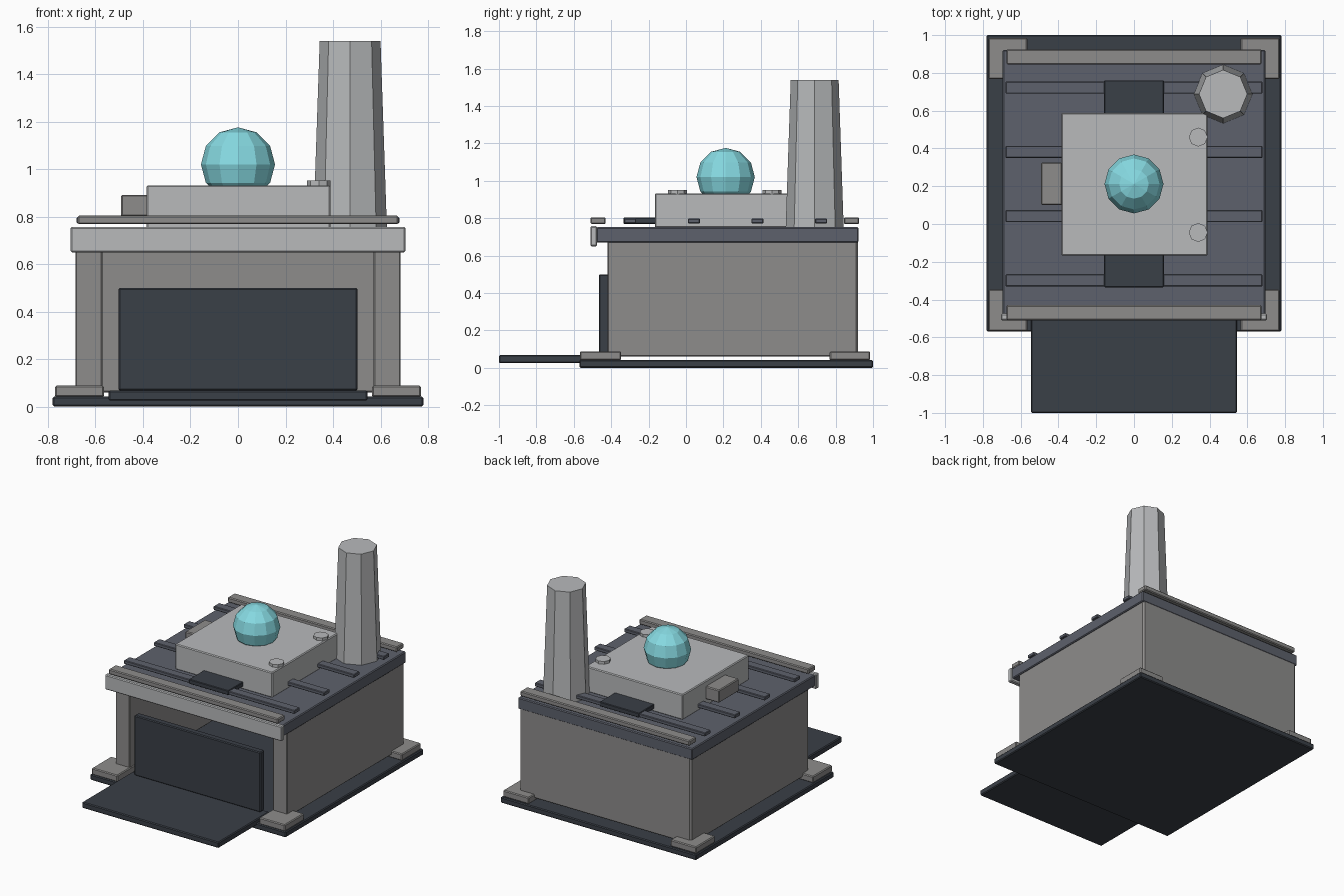
import bpy, bmesh, math
from mathutils import Matrix

cube = bpy.data.objects.get("Cube")
if cube:
    bpy.data.objects.remove(cube, do_unlink=True)


def material(name, rgb):
    m = bpy.data.materials.new(name)
    m.use_nodes = True
    m.diffuse_color = (*rgb, 1)
    m.node_tree.nodes["Principled BSDF"].inputs["Base Color"].default_value = (*rgb, 1)
    return m


LIGHT = material("light grey", (0.48, 0.49, 0.50))
MID = material("warm grey", (0.27, 0.265, 0.26))
ROOF = material("slate", (0.11, 0.12, 0.15))
DARK = material("dark steel", (0.042, 0.05, 0.063))
GLASS = material("teal glass", (0.24, 0.70, 0.76))


def finish(name, bm, mat):
    mesh = bpy.data.meshes.new(name)
    bm.to_mesh(mesh)
    bm.free()
    mesh.materials.append(mat)
    ob = bpy.data.objects.new(name, mesh)
    bpy.context.collection.objects.link(ob)
    return ob


def box(name, xs, ys, zs, mat, bevel=0.006):
    """Box between pairs of limits, with a narrow edge bevel."""
    bm = bmesh.new()
    bmesh.ops.create_cube(bm, size=1)
    for v in bm.verts:
        for i, (lo, hi) in enumerate((xs, ys, zs)):
            v.co[i] = lo if v.co[i] < 0 else hi
    ob = finish(name, bm, mat)
    if bevel:
        mod = ob.modifiers.new("edge", "BEVEL")
        mod.width = bevel
        mod.segments = 1
    return ob


def post(name, x, y, zs, r_low, r_top, mat):
    """Eight-sided upright column."""
    bm = bmesh.new()
    bmesh.ops.create_cone(bm, cap_ends=True, segments=8, radius1=r_low, radius2=r_top,
                          depth=zs[1] - zs[0],
                          matrix=Matrix.Translation((x, y, sum(zs) / 2)))
    return finish(name, bm, mat)


# Ground slab, apron and corner feet
box("base_slab", (-0.78, 0.78), (-0.57, 1.0), (0, 0.042), DARK)
box("apron", (-0.545, 0.545), (-1.0, -0.42), (0.025, 0.068), DARK)
for side, s in (("left", 1), ("right", -1)):
    xs = sorted((s * 0.565, s * 0.77))
    for end, ys in (("front", (-0.567, -0.347)), ("back", (0.768, 0.985))):
        box(f"{end}_{side}_foot", xs, ys, (0.04, 0.088), MID)
    # Side walls, whose ends form the front pillars
    box(f"{side}_wall", sorted((s * 0.57, s * 0.685)), (-0.42, 0.915), (0.06, 0.69), MID)

# Back wall and the door standing in the open front
box("back_wall", (-0.68, 0.68), (0.81, 0.92), (0.06, 0.69), MID)
box("door", (-0.503, 0.503), (-0.465, -0.415), (0.068, 0.5), DARK)

# Roof, lintel and edge trims
box("roof", (-0.695, 0.695), (-0.48, 0.922), (0.67, 0.752), ROOF)
box("lintel", (-0.705, 0.705), (-0.51, -0.475), (0.65, 0.757), LIGHT)
for end, y in (("front", -0.47), ("back", 0.885)):
    box(f"{end}_trim", (-0.675, 0.675), (y - 0.04, y + 0.04), (0.768, 0.805), MID)

# Roof slats and hatches
for i in range(4):
    y = -0.298 + 0.34 * i
    box(f"roof_slat_{i + 1}", (-0.68, 0.68), (y - 0.032, y + 0.032), (0.772, 0.798), ROOF, 0.004)
for end, ys in (("front", (-0.335, -0.16)), ("back", (0.58, 0.76))):
    box(f"{end}_hatch", (-0.158, 0.158), ys, (0.77, 0.803), DARK, 0.004)

# Upper housing with side vent and bolts
box("upper_housing", (-0.385, 0.39), (-0.167, 0.588), (0.75, 0.932), LIGHT)
box("side_vent", (-0.492, -0.38), (0.10, 0.325), (0.8, 0.892), MID)
for i, y in enumerate((-0.045, 0.46)):
    post(f"bolt_{i + 1}", 0.34, y, (0.92, 0.952), 0.05, 0.05, LIGHT)

# Tapered chimney
post("chimney", 0.472, 0.688, (0.75, 1.54), 0.155, 0.128, LIGHT)

# Faceted dome
bm = bmesh.new()
bmesh.ops.create_uvsphere(bm, u_segments=12, v_segments=6, radius=0.156,
                          matrix=Matrix.Translation((0, 0.212, 1.02)))
finish("dome", bm, GLASS)
